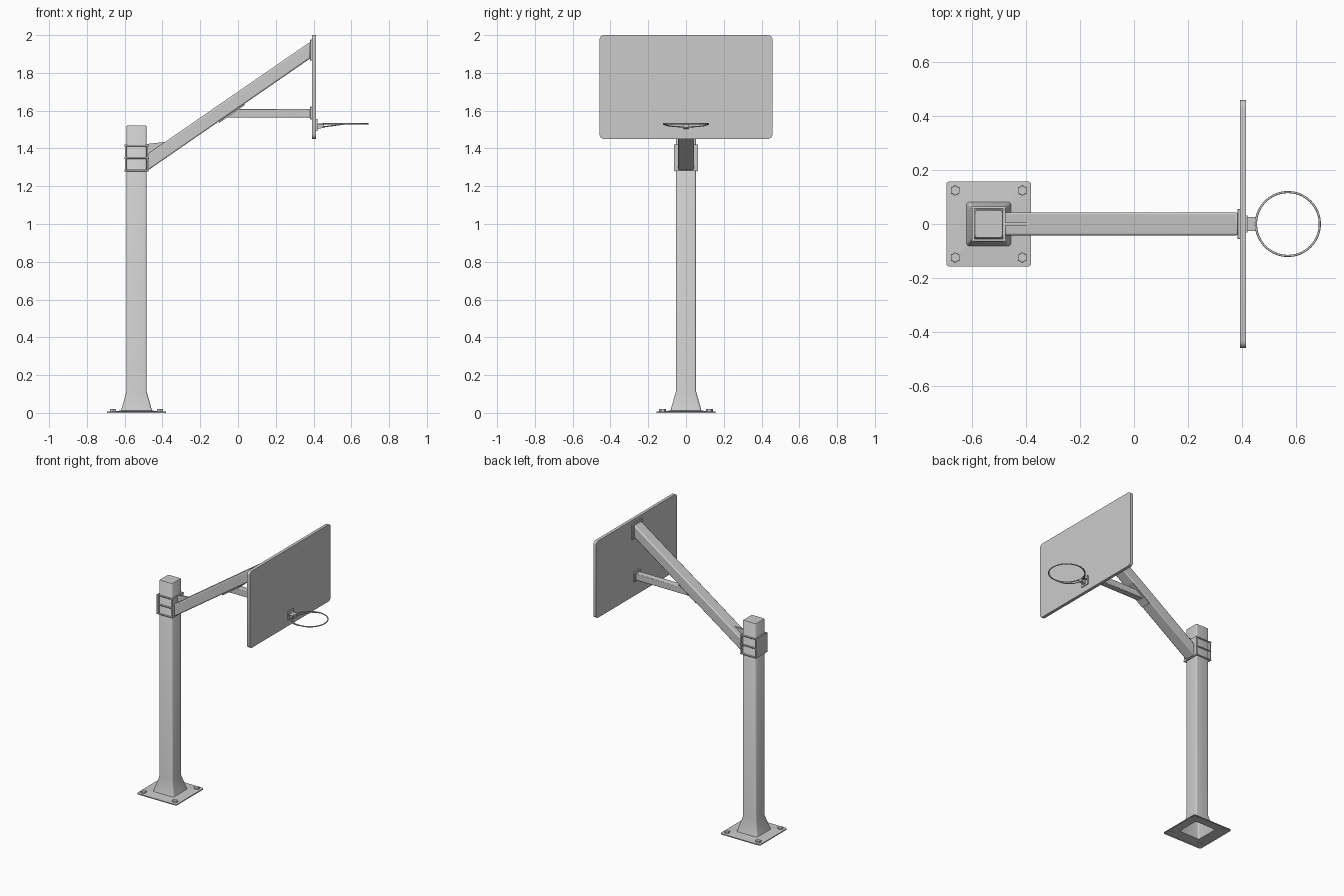
import bpy, bmesh, math
from mathutils import Vector

if "Cube" in bpy.data.objects:
    bpy.data.objects.remove(bpy.data.objects["Cube"])

PX = -0.537   # post centre
K = 0.69      # arm slope


def make(name, bm, bevel=0.0, segs=2):
    me = bpy.data.meshes.new(name)
    bmesh.ops.recalc_face_normals(bm, faces=bm.faces)
    bm.to_mesh(me)
    bm.free()
    ob = bpy.data.objects.new(name, me)
    bpy.context.collection.objects.link(ob)
    if bevel:
        m = ob.modifiers.new("bevel", 'BEVEL')
        m.width, m.segments = bevel, segs
        m.limit_method = 'ANGLE'
    bpy.ops.object.select_all(action='DESELECT')
    ob.select_set(True)
    bpy.context.view_layer.objects.active = ob
    bpy.ops.object.shade_smooth_by_angle(angle=math.radians(40))
    return ob


def box(name, x, y, z, bevel=0.0):
    bm = bmesh.new()
    bmesh.ops.create_cube(bm, size=1)
    for v in bm.verts:
        v.co = Vector([(r[0] + r[1]) / 2 + c * (r[1] - r[0]) for r, c in zip((x, y, z), v.co)])
    return make(name, bm, bevel)


def slab(name, pts, w, bevel=0.0):
    """Side profile in x,z extruded symmetrically to +-w in y."""
    bm = bmesh.new()
    f = bm.faces.new([bm.verts.new((x, -w, z)) for x, z in pts])
    r = bmesh.ops.extrude_face_region(bm, geom=[f])
    for v in r['geom']:
        if isinstance(v, bmesh.types.BMVert):
            v.co.y = w
    return make(name, bm, bevel)


def rod(name, pts, r, cyclic=False):
    cu = bpy.data.curves.new(name, 'CURVE')
    cu.dimensions = '3D'
    cu.bevel_depth, cu.bevel_resolution, cu.use_fill_caps = r, 2, True
    s = cu.splines.new('POLY')
    s.points.add(len(pts) - 1)
    for p, c in zip(s.points, pts):
        p.co = (*c, 1)
    s.use_cyclic_u = cyclic
    ob = bpy.data.objects.new(name, cu)
    bpy.context.collection.objects.link(ob)


def square(h, r, n=4):
    """Rounded square outline of half-width h."""
    out = []
    for q in range(4):
        for i in range(n + 1):
            a = math.pi / 2 * (q + i / n)
            cx = (h - r) * (1 if q in (0, 3) else -1)
            cy = (h - r) * (1 if q < 2 else -1)
            out.append((cx + r * math.cos(a), cy + r * math.sin(a)))
    return out


# Post with flared foot and base plate, one hollow shell open underneath
bm = bmesh.new()
prev = None
for h, r, z in [(0.157, 0.012, 0), (0.157, 0.012, 0.007), (0.082, 0.012, 0.012),
                (0.053, 0.01, 0.115), (0.053, 0.01, 1.517), (0.05, 0.009, 1.521)]:
    ring = [bm.verts.new((PX + x, y, z)) for x, y in square(h, r)]
    if prev:
        for i in range(len(ring)):
            j = (i + 1) % len(ring)
            bm.faces.new((prev[i], prev[j], ring[j], ring[i]))
    prev = ring
bm.faces.new(prev)
make("post_and_base", bm)

# Hex anchor bolts
for i, (sx, sy) in enumerate([(1, 1), (1, -1), (-1, 1), (-1, -1)]):
    bm = bmesh.new()
    bmesh.ops.create_cone(bm, cap_ends=True, segments=6, radius1=0.019, radius2=0.018, depth=0.014)
    bmesh.ops.translate(bm, verts=bm.verts, vec=(PX + sx * 0.124, sy * 0.124, 0.013))
    make(f"anchor_bolt_{i}", bm)

# Clamp plates and through rods
box("clamp_plate_back", (-0.599, -0.590), (-0.064, 0.064), (1.28, 1.42))
box("clamp_plate_front", (-0.485, -0.476), (-0.064, 0.064), (1.28, 1.42))
for s in (-1, 1):
    for z in (1.284, 1.35, 1.416):
        rod("clamp_rod", [(-0.601, s * 0.06, z), (-0.474, s * 0.06, z)], 0.005)

# Sloped main arm
x0, x1, z0 = -0.478, 0.384, 1.283
zb = lambda x: z0 + K * (x - x0)
slab("main_arm", [(x0, zb(x0)), (x1, zb(x1)), (x1, zb(x1) + 0.088), (x0, zb(x0) + 0.088)], 0.043, 0.008)
# Gusset between clamp and arm
slab("arm_gusset", [(-0.478, 1.36), (-0.37, 1.436), (-0.478, 1.424)], 0.005)

# Horizontal brace with mounting flange under the arm
slab("brace", [(-0.072, 1.564), (x1, 1.564), (x1, 1.61), (-0.005, 1.61)], 0.024, 0.004)
slab("brace_flange", [(-0.1, zb(-0.1) - 0.009), (0.035, zb(0.035) - 0.009),
                      (0.035, zb(0.035)), (-0.1, zb(-0.1))], 0.036)
box("brace_end_plate", (0.382, 0.394), (-0.035, 0.035), (1.553, 1.622), 0.003)
box("arm_end_plate", (0.382, 0.394), (-0.056, 0.056), (1.865, 1.977), 0.003)

# Backboard with rounded corners
bm = bmesh.new()
hy, hz, r = 0.458, 0.275, 0.025
out = [(x + (hy - 0.3) * (1 if x > 0 else -1), z + (hz - 0.3) * (1 if z > 0 else -1))
       for x, z in square(0.3, r)]
f = bm.faces.new([bm.verts.new((0.392, y, 1.725 + z)) for y, z in out])
for v in bmesh.ops.extrude_face_region(bm, geom=[f])['geom']:
    if isinstance(v, bmesh.types.BMVert):
        v.co.x = 0.414
make("backboard", bm)

# Hoop, lower support rod and bracket
N, R, HX = 64, 0.118, 0.569
circle = lambda a, z: (HX + R * math.cos(a), R * math.sin(a), z)
rod("hoop", [circle(2 * math.pi * i / N, 1.531) for i in range(N)], 0.004, True)
rod("hoop_support", [circle(math.pi / 2 + math.pi * i / 32, 1.53 - 0.016 * math.sin(math.pi * i / 32))
                     for i in range(33)], 0.003)
box("hoop_mount_plate", (0.413, 0.420), (-0.032, 0.032), (1.492, 1.556))
box("hoop_top_plate", (0.418, 0.455), (-0.026, 0.026), (1.527, 1.533))
slab("hoop_rib", [(0.418, 1.502), (0.455, 1.51), (0.455, 1.53), (0.418, 1.53)], 0.012)
